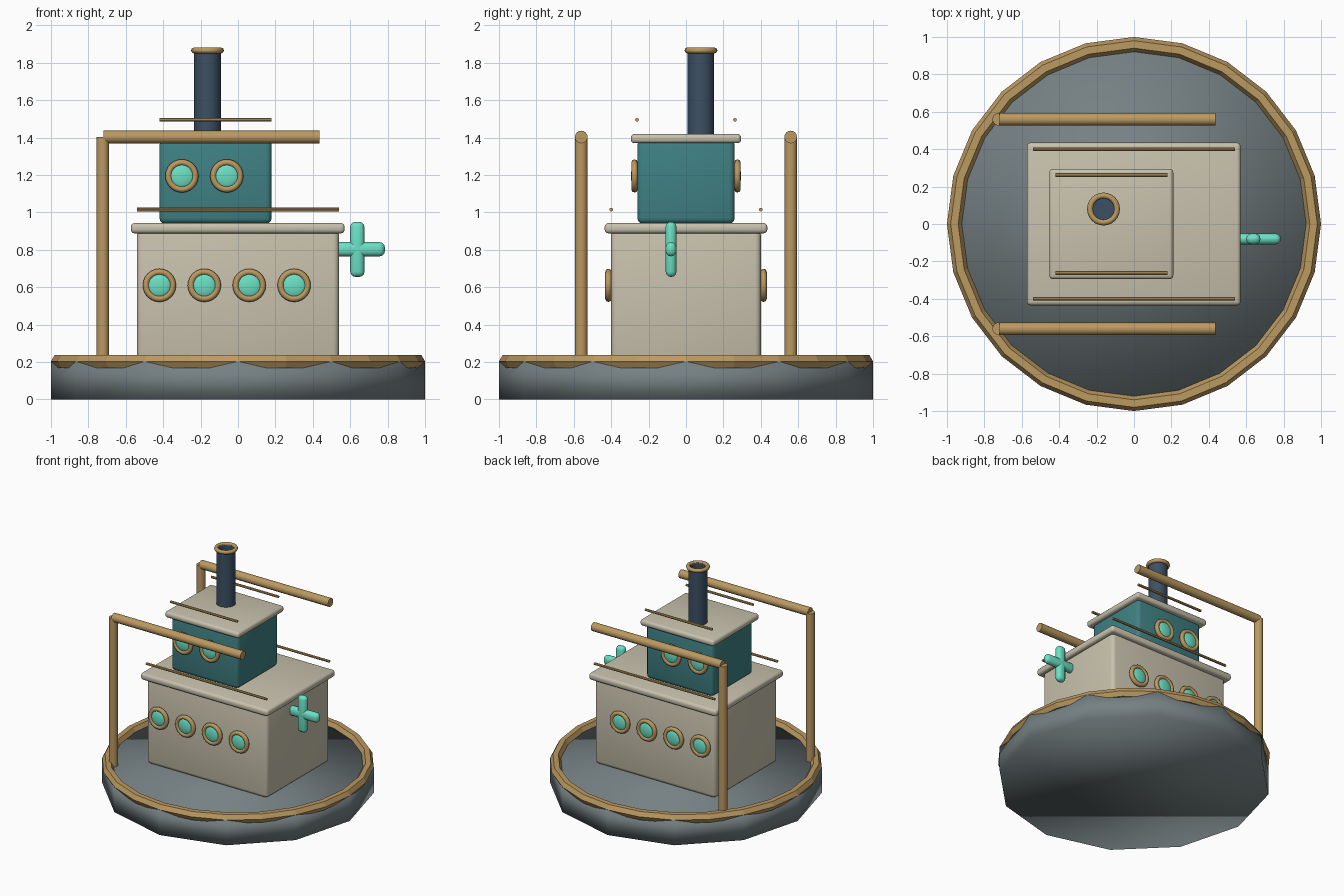
import bpy
import bmesh
from math import pi
from mathutils import Vector

if "Cube" in bpy.data.objects:
    bpy.data.objects.remove(bpy.data.objects["Cube"])


def material(name, rgb):
    m = bpy.data.materials.new(name)
    m.diffuse_color = (*rgb, 1)
    m.use_nodes = True
    m.node_tree.nodes["Principled BSDF"].inputs["Base Color"].default_value = m.diffuse_color
    return m


SLATE = material("slate", (0.18, 0.22, 0.23))
WOOD = material("wood", (0.50, 0.32, 0.12))
CREAM = material("cream", (0.58, 0.54, 0.42))
TEAL = material("teal", (0.05, 0.22, 0.23))
AQUA = material("aqua", (0.15, 0.75, 0.56))
NAVY = material("navy", (0.045, 0.08, 0.125))


def finish(name, mat, smooth=True, angle=None):
    ob = bpy.context.object
    ob.name = name
    ob.data.materials.append(mat)
    if angle:
        bpy.ops.object.shade_smooth_by_angle(angle=angle)
    elif smooth:
        bpy.ops.object.shade_smooth()
    return ob


def box(name, lo, hi, bevel, mat):
    lo, hi = Vector(lo), Vector(hi)
    bpy.ops.mesh.primitive_cube_add(size=1, location=(lo + hi) / 2)
    ob = finish(name, mat, smooth=False)
    bm = bmesh.new()
    bm.from_mesh(ob.data)
    bmesh.ops.scale(bm, vec=hi - lo, verts=bm.verts)
    bmesh.ops.bevel(bm, geom=bm.edges[:], offset=bevel, segments=3,
                    profile=0.5, affect='EDGES')
    bm.to_mesh(ob.data)
    bm.free()
    bpy.ops.object.shade_smooth_by_angle(angle=0.7)
    return ob


def rod(name, a, b, r, mat, sides=16):
    a, b = Vector(a), Vector(b)
    d = b - a
    bpy.ops.mesh.primitive_cylinder_add(
        vertices=sides, radius=r, depth=d.length, location=(a + b) / 2,
        rotation=d.to_track_quat('Z', 'Y').to_euler())
    return finish(name, mat, angle=0.7)


def ring(name, loc, major, minor, mat, rot=(0, 0, 0), seg=24, mseg=8, smooth=True):
    bpy.ops.mesh.primitive_torus_add(
        location=loc, rotation=rot, major_radius=major, minor_radius=minor,
        major_segments=seg, minor_segments=mseg)
    return finish(name, mat, smooth)


# Low-poly round hull with wooden rim
bpy.ops.mesh.primitive_cylinder_add(vertices=12, radius=1, depth=0.205,
                                    location=(0, 0, 0.1025))
finish("hull", SLATE)
ring("hull_rim", (0, 0, 0.204), 0.96, 0.04, WOOD, mseg=6, smooth=False)

# Cabins and roofs
box("lower_cabin", (-0.54, -0.40, 0.205), (0.54, 0.40, 0.91), 0.03, CREAM)
box("lower_roof", (-0.573, -0.435, 0.888), (0.57, 0.435, 0.943), 0.02, CREAM)
box("upper_cabin", (-0.42, -0.26, 0.94), (0.18, 0.26, 1.39), 0.03, TEAL)
box("upper_roof", (-0.453, -0.295, 1.37), (0.21, 0.295, 1.42), 0.02, CREAM)


# Portholes: ring and domed glass
def porthole(name, x, y, z):
    ring(name + "_frame", (x, y, z), 0.072, 0.017, WOOD, (pi / 2, 0, 0))
    bpy.ops.mesh.primitive_uv_sphere_add(segments=20, ring_count=10, radius=0.064,
                                         location=(x, y, z), rotation=(pi / 2, 0, 0))
    glass = finish(name + "_glass", AQUA)
    glass.scale = (1, 1, 0.3)


for side, s in (("front", -1), ("back", 1)):
    for i in range(4):
        porthole(f"{side}_lower_porthole_{i}", -0.42 + 0.24 * i, s * 0.415, 0.61)
    for i in range(2):
        porthole(f"{side}_upper_porthole_{i}", -0.30 + 0.24 * i, s * 0.275, 1.195)

    # Thin handrails above the roofs
    rod(f"{side}_lower_rail", (-0.54, s * 0.40, 1.015), (0.54, s * 0.40, 1.015),
        0.01, WOOD, 8)
    rod(f"{side}_upper_rail", (-0.42, s * 0.262, 1.495), (0.18, s * 0.262, 1.495),
        0.01, WOOD, 8)

    # Post and boom
    rod(f"{side}_post", (-0.723, s * 0.56, 0.205), (-0.723, s * 0.56, 1.403),
        0.034, WOOD)
    rod(f"{side}_boom", (-0.72, s * 0.56, 1.403), (0.437, s * 0.56, 1.403),
        0.034, WOOD)

# Propeller cross on the side wall
box("propeller_blade_upright", (0.60, -0.109, 0.655), (0.676, -0.051, 0.95), 0.028, AQUA)
box("propeller_blade_level", (0.49, -0.109, 0.765), (0.785, -0.051, 0.841), 0.028, AQUA)

# Hollow funnel with a lip
funnel = rod("funnel", (-0.163, 0.08, 1.40), (-0.163, 0.08, 1.87), 0.071, NAVY, 20)
bm = bmesh.new()
bm.from_mesh(funnel.data)
top = max(bm.faces, key=lambda f: f.calc_center_median().z)
bmesh.ops.inset_region(bm, faces=[top], thickness=0.014)
hole = bmesh.ops.extrude_discrete_faces(bm, faces=[top])["faces"][0]
bmesh.ops.translate(bm, vec=(0, 0, -0.2), verts=hole.verts)
bm.to_mesh(funnel.data)
bm.free()
ring("funnel_lip", (-0.163, 0.08, 1.866), 0.072, 0.016, WOOD)
